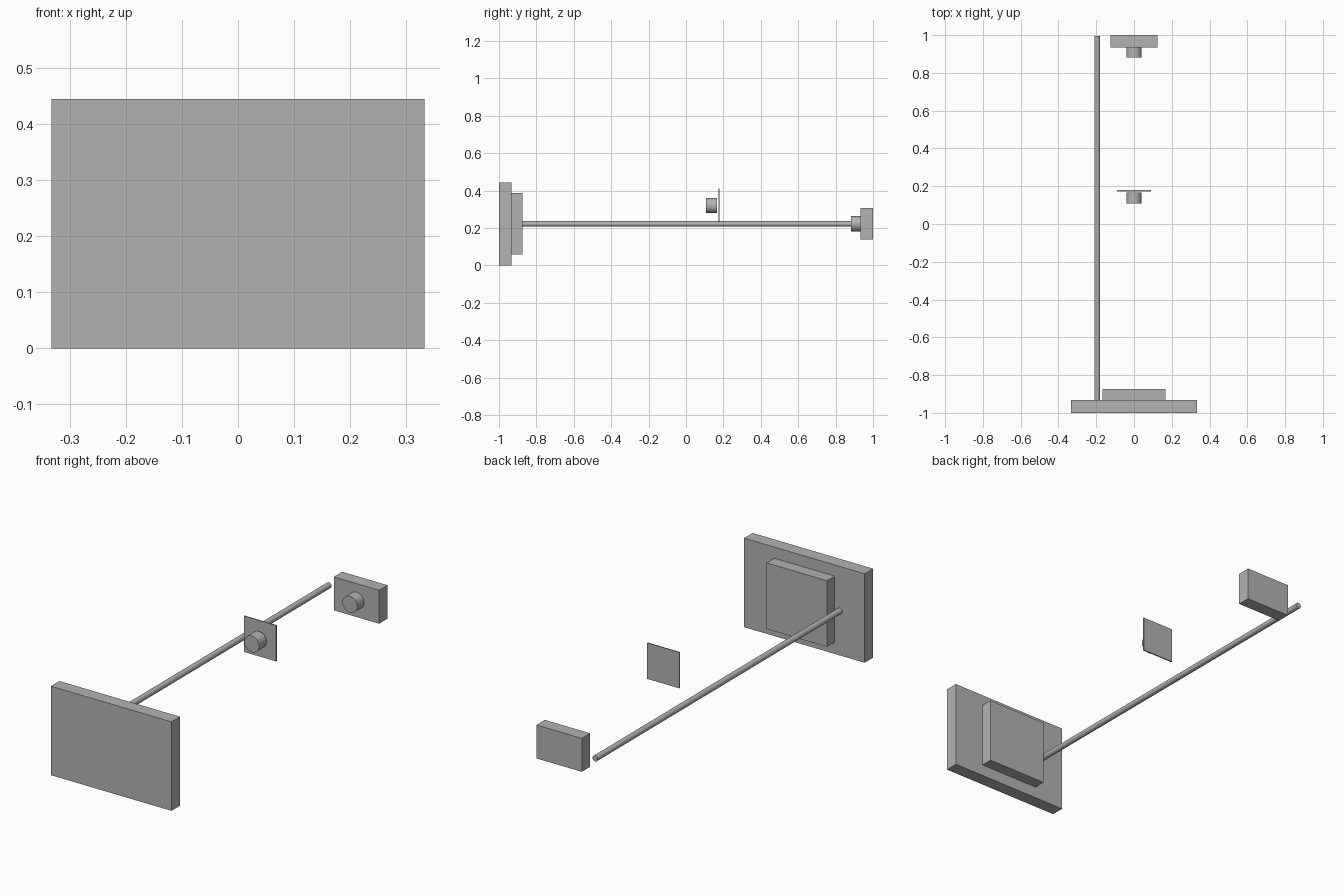
import bpy
import math

cube = bpy.data.objects.get("Cube")
if cube:
    bpy.data.objects.remove(cube, do_unlink=True)

grey = bpy.data.materials.new("mid grey")
grey.use_nodes = True
colour = (0.45, 0.45, 0.45, 1)
grey.diffuse_color = colour
grey.node_tree.nodes["Principled BSDF"].inputs["Base Color"].default_value = colour


def finish(name):
    obj = bpy.context.object
    obj.name = name
    obj.data.materials.append(grey)
    bpy.ops.object.transform_apply(location=False, rotation=True, scale=True)
    return obj


def slab(name, width, y0, y1, z0, z1):
    """Upright box centred on x = 0."""
    bpy.ops.mesh.primitive_cube_add(size=1, location=(0, (y0 + y1) / 2, (z0 + z1) / 2))
    bpy.context.object.scale = (width, y1 - y0, z1 - z0)
    return finish(name)


def cylinder(name, x, z, radius, y0, y1):
    """Cylinder lying along y."""
    bpy.ops.mesh.primitive_cylinder_add(
        vertices=48, radius=radius, depth=y1 - y0,
        location=(x, (y0 + y1) / 2, z), rotation=(math.pi / 2, 0, 0))
    finish(name)
    bpy.ops.object.shade_smooth_by_angle(angle=math.radians(40))


axis_z = 0.222

# Front screen with its raised rear panel
slab("front_panel", 0.665, -1, -0.933, 0, 0.444)
slab("rear_raised_panel", 0.333, -0.933, -0.873, 0.058, 0.388)

# Long side rail
cylinder("side_rail", -0.195, axis_z, 0.0145, -0.933, 0.995)

# Floating thin plate and the barrel in front of it
slab("middle_plate", 0.178, 0.173, 0.179, 0.232, 0.411)
cylinder("middle_barrel", 0, 0.32, 0.041, 0.108, 0.166)

# Back block and its barrel
slab("back_block", 0.25, 0.934, 1, 0.139, 0.306)
cylinder("back_barrel", 0, axis_z, 0.041, 0.882, 0.934)
